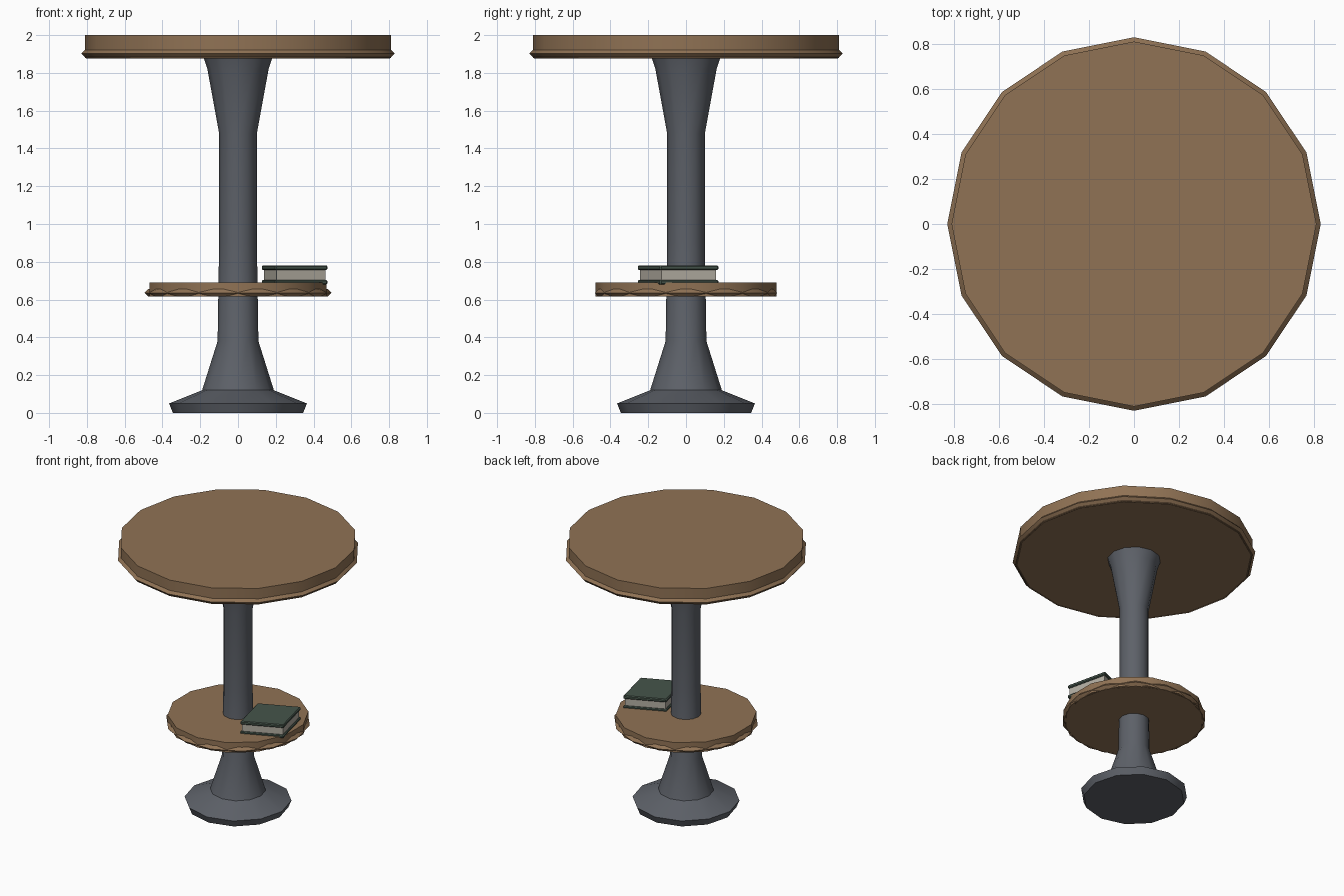
import bpy, bmesh, math
from mathutils import Matrix

if "Cube" in bpy.data.objects:
    bpy.data.objects.remove(bpy.data.objects["Cube"])


def material(name, rgb):
    m = bpy.data.materials.new(name)
    m.diffuse_color = (*rgb, 1)
    m.use_nodes = True
    m.node_tree.nodes["Principled BSDF"].inputs["Base Color"].default_value = m.diffuse_color
    return m


WOOD = material("wood", (0.28, 0.17, 0.09))
METAL = material("metal", (0.11, 0.12, 0.14))
COVER = material("cover_green", (0.06, 0.09, 0.07))
PAPER = material("paper", (0.45, 0.42, 0.36))


def finish(ob, name, mat, angle=35):
    ob.name = name
    ob.data.materials.append(mat)
    bpy.ops.object.select_all(action='DESELECT')
    ob.select_set(True)
    bpy.context.view_layer.objects.active = ob
    if angle:
        bpy.ops.object.shade_smooth_by_angle(angle=math.radians(angle))
    return ob


def disc(name, sides, radius, z0, z1):
    bpy.ops.mesh.primitive_cylinder_add(vertices=sides, radius=radius, depth=z1 - z0,
                                        end_fill_type='TRIFAN', location=(0, 0, (z0 + z1) / 2))
    return finish(bpy.context.object, name, WOOD)


def trim(name, sides, major, minor, z):
    bpy.ops.mesh.primitive_torus_add(major_segments=sides, minor_segments=4,
                                     major_radius=major, minor_radius=minor, location=(0, 0, z))
    return finish(bpy.context.object, name, WOOD, 50)


def lathe(name, profile, sides, mat):
    bm = bmesh.new()
    rings = [[bm.verts.new((r * math.cos(2 * math.pi * i / sides),
                            r * math.sin(2 * math.pi * i / sides), z)) for i in range(sides)]
             for r, z in profile]
    for a, b in zip(rings, rings[1:]):
        for i in range(sides):
            j = (i + 1) % sides
            bm.faces.new((a[i], a[j], b[j], b[i]))
    bm.faces.new(rings[0][::-1])
    bm.faces.new(rings[-1])
    me = bpy.data.meshes.new(name)
    bm.to_mesh(me)
    bm.free()
    ob = bpy.data.objects.new(name, me)
    bpy.context.collection.objects.link(ob)
    return finish(ob, name, mat)


# Round table top and lower shelf, each with a bulging edge trim
disc("table_top", 16, 0.81, 1.88, 2.0)
trim("table_top_trim", 16, 0.803, 0.026, 1.903)
disc("shelf", 14, 0.48, 0.616, 0.69)
trim("shelf_trim", 14, 0.475, 0.02, 0.635)

# Turned pedestal with flared foot and head
lathe("pedestal", [(0.345, 0), (0.365, 0.05), (0.19, 0.12), (0.108, 0.38), (0.1, 0.9),
                   (0.1, 1.48), (0.162, 1.82), (0.185, 1.89)], 12, METAL)


# Book lying askew on the shelf
def book_part(name, grow, z0, z1, mat, bevel):
    bm = bmesh.new()
    bmesh.ops.create_cube(bm, size=1)
    skew = Matrix(((0.259 * grow, -0.068 * grow, 0, 0.3),
                   (0.113 * grow, 0.29 * grow, 0, -0.042),
                   (0, 0, z1 - z0, (z0 + z1) / 2),
                   (0, 0, 0, 1)))
    bm.transform(skew)
    if bevel:
        bmesh.ops.bevel(bm, geom=bm.edges[:], offset=bevel, segments=1, affect='EDGES')
    me = bpy.data.meshes.new(name)
    bm.to_mesh(me)
    bm.free()
    ob = bpy.data.objects.new(name, me)
    bpy.context.collection.objects.link(ob)
    finish(ob, name, mat, 0)


book_part("book_pages", 1.0, 0.7, 0.76, PAPER, 0)
book_part("book_bottom_cover", 1.07, 0.68, 0.704, COVER, 0.006)
book_part("book_top_cover", 1.07, 0.756, 0.781, COVER, 0.006)
